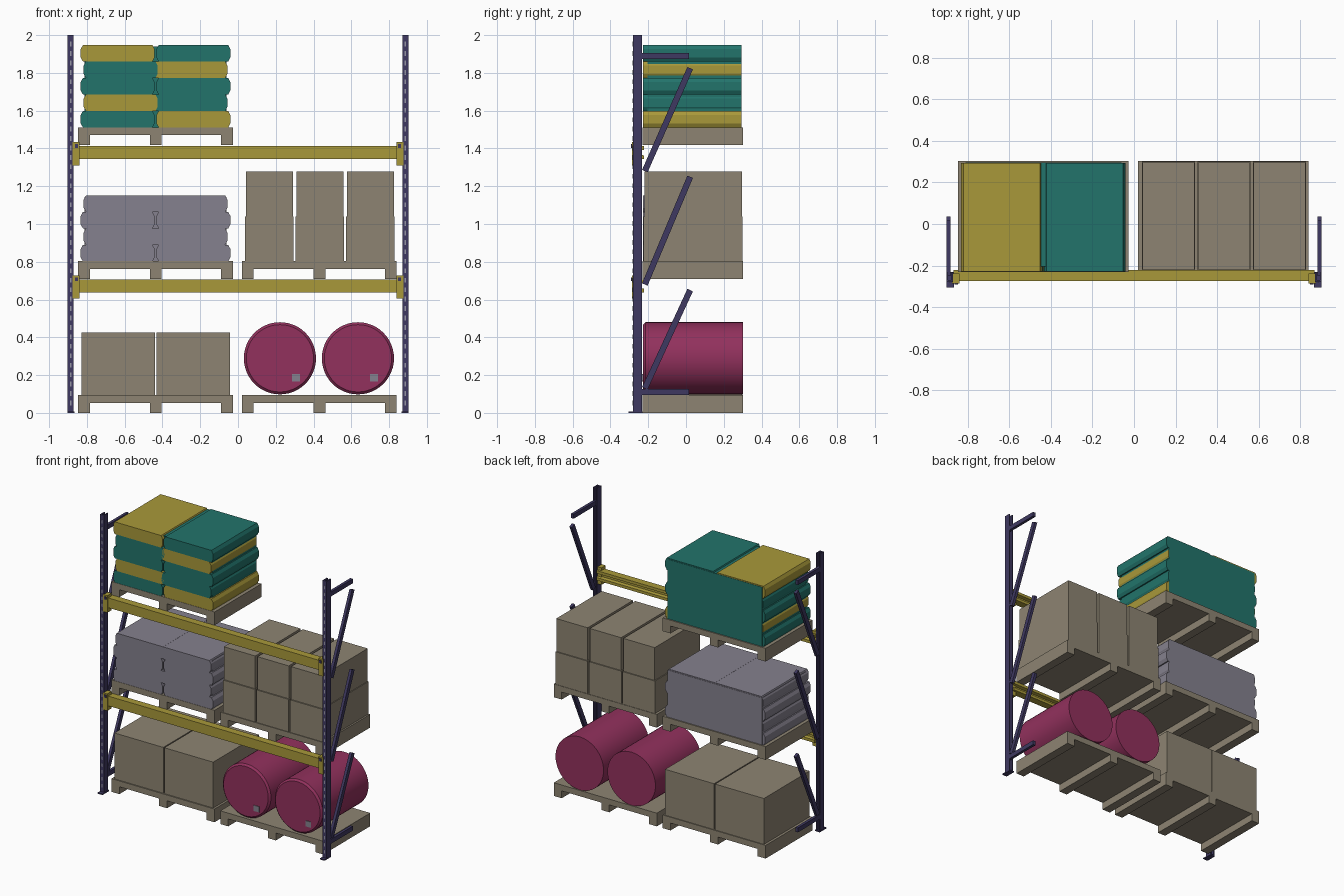
import bpy, bmesh, math
from mathutils import Vector

if "Cube" in bpy.data.objects:
    bpy.data.objects.remove(bpy.data.objects["Cube"])


def material(name, r, g, b):
    lin = [((c / 255 + 0.055) / 1.055) ** 2.4 for c in (r, g, b)]
    m = bpy.data.materials.new(name)
    m.diffuse_color = (*lin, 1)
    m.use_nodes = True
    m.node_tree.nodes["Principled BSDF"].inputs["Base Color"].default_value = m.diffuse_color
    return m


TAN = material("tan cardboard and wood", 141, 132, 114)
TEAL = material("teal sack", 34, 116, 107)
YELLOW = material("mustard yellow", 169, 153, 58)
MAROON = material("maroon drum", 146, 49, 93)
GREY = material("grey sack", 133, 129, 142)
NAVY = material("navy steel", 63, 57, 97)
SLOT = material("light slot grey", 150, 150, 165)


def finish(name, bm, mat):
    bmesh.ops.recalc_face_normals(bm, faces=bm.faces)
    me = bpy.data.meshes.new(name)
    bm.to_mesh(me)
    bm.free()
    me.materials.append(mat)
    ob = bpy.data.objects.new(name, me)
    bpy.context.collection.objects.link(ob)
    return ob


def add_box(bm, x0, x1, y0, y1, z0, z1):
    vs = bmesh.ops.create_cube(bm, size=1)["verts"]
    for v in vs:
        v.co = ((x0 + x1) / 2 + v.co.x * (x1 - x0),
                (y0 + y1) / 2 + v.co.y * (y1 - y0),
                (z0 + z1) / 2 + v.co.z * (z1 - z0))


def boxes(name, mat, *specs):
    bm = bmesh.new()
    for s in specs:
        add_box(bm, *s)
    return finish(name, bm, mat)


def prism(name, mat, points, offset):
    """Extrude a closed 3D outline along an offset."""
    bm = bmesh.new()
    face = bm.faces.new([bm.verts.new(p) for p in points])
    new = bmesh.ops.extrude_face_region(bm, geom=[face])["geom"]
    bmesh.ops.translate(bm, vec=offset, verts=[v for v in new if isinstance(v, bmesh.types.BMVert)])
    return finish(name, bm, mat)


# Uprights with slots, feet and side braces
for s, side in ((-1, "left"), (1, "right")):
    def X(a, b):
        return (min(s * a, s * b), max(s * a, s * b))
    boxes(side + "_foot", NAVY, (*X(0.865, 0.903), -0.305, -0.23, 0, 0.008))
    channel = [(0.87, -0.233), (0.87, -0.28), (0.902, -0.28), (0.902, -0.233),
               (0.894, -0.233), (0.894, -0.27), (0.878, -0.27), (0.878, -0.233)]
    prism(side + "_post", NAVY, [(s * x, y, 0) for x, y in channel], (0, 0, 2))
    boxes(side + "_post_slots", SLOT,
          *[(*X(0.882, 0.89), -0.282, -0.279, 0.04 + i * 0.05, 0.065 + i * 0.05) for i in range(39)])
    boxes(side + "_horizontal_braces", NAVY,
          *[(*X(0.882, 0.902), -0.25, 0.017, z, z + 0.032) for z in (0.094, 1.873)])
    for i, (z0, z1) in enumerate(((0.13, 0.65), (0.68, 1.25), (1.28, 1.825))):
        a, b = Vector((s * 0.882, -0.218, z0)), Vector((s * 0.882, 0.022, z1))
        d = (b - a).normalized()
        n = Vector((0, d.z, -d.y)) * 0.016
        prism(f"{side}_diagonal_brace_{i + 1}", NAVY, [a - n, a + n, b + n, b - n], (s * 0.02, 0, 0))

# Shelf beams: channel profile open to the back, with end brackets and bolts
for z, level in ((0.637, "lower"), (1.343, "upper")):
    prof = [(-0.275, 0), (-0.275, 0.07), (-0.222, 0.07), (-0.222, 0.05),
            (-0.245, 0.045), (-0.245, 0.025), (-0.222, 0.02), (-0.222, 0)]
    prism(level + "_beam", YELLOW, [(-0.868, y, z + h) for y, h in prof], (1.736, 0, 0))
    for s, side in ((-1, "left"), (1, "right")):
        a, b = sorted((s * 0.84, s * 0.875))
        boxes(f"{level}_{side}_bracket", YELLOW, (a, b, -0.286, -0.238, z - 0.032, z + 0.09))
        c = s * 0.856
        boxes(f"{level}_{side}_bolt", NAVY, (c - 0.008, c + 0.008, -0.291, -0.28, z + 0.06, z + 0.08))

# Pallets: deck on three full-depth runners
LEFT, RIGHT = -0.846, 0.02
for x, z, name in ((LEFT, 0, "floor_left"), (RIGHT, 0, "floor_right"), (LEFT, 0.71, "middle_left"),
                   (RIGHT, 0.71, "middle_right"), (LEFT, 1.417, "top_left")):
    runners = [(x + o, x + o + 0.063, -0.23, 0.303, z, z + 0.055) for o in (0, 0.379, 0.757)]
    boxes(name + "_pallet", TAN, (x, x + 0.82, -0.23, 0.303, z + 0.053, z + 0.095), *runners)

# Cartons
for i, x in enumerate((-0.828, -0.431)):
    boxes(f"floor_carton_{i + 1}", TAN, (x, x + 0.389, -0.222, 0.297, 0.095, 0.425))
for i in range(3):
    x = 0.038 + i * 0.267
    boxes(f"middle_carton_lower_{i + 1}", TAN, (x, x + 0.256, -0.225, 0.3, 0.805, 1.039))
    boxes(f"middle_carton_upper_{i + 1}", TAN, (x + 0.004, x + 0.253, -0.22, 0.296, 1.041, 1.277))

# Drums lying along y, chamfered front rim, small front plate
for i, x in enumerate((0.222, 0.635)):
    bm = bmesh.new()
    N = 48
    rings = [[bm.verts.new((x + r * math.cos(2 * math.pi * k / N), y, 0.289 + r * math.sin(2 * math.pi * k / N)))
              for k in range(N)] for y, r in ((-0.228, 0.178), (-0.215, 0.191), (0.303, 0.191))]
    for p, q in zip(rings, rings[1:]):
        for k in range(N):
            bm.faces.new((p[k], p[(k + 1) % N], q[(k + 1) % N], q[k]))
    bm.faces.new(rings[0])
    bm.faces.new(rings[-1])
    ob = finish(f"drum_{i + 1}", bm, MAROON)
    bpy.ops.object.select_all(action='DESELECT')
    ob.select_set(True)
    bpy.context.view_layer.objects.active = ob
    bpy.ops.object.shade_smooth_by_angle(angle=math.radians(25))
    boxes(f"drum_plate_{i + 1}", GREY, (x + 0.065, x + 0.107, -0.232, -0.227, 0.166, 0.207))


# Sack stacks: bulging prisms around a solid core
def stack(name, z, rows, core):
    h = 0.0873
    for i, pair in enumerate(rows):
        inset = 0.016 * (i % 2)
        for x, mat, side in ((-0.833 + inset, pair[0], "left"), (-0.04 - inset - 0.392, pair[1], "right")):
            z0, z1, x1 = z + i * h, z + (i + 1) * h, x + 0.392
            c, d = 0.012, 0.022
            prof = [(x + c, z0), (x1 - c, z0), (x1, z0 + d), (x1, z1 - d),
                    (x1 - c, z1), (x + c, z1), (x, z1 - d), (x, z0 + d)]
            prism(f"{name}_sack_{side}_{i + 1}", mat, [(px, -0.228, pz) for px, pz in prof], (0, 0.521, 0))
    boxes(name + "_core", core, (-0.812, -0.061, -0.205, 0.295, z, z + len(rows) * h - 0.008))


T, Y, G = TEAL, YELLOW, GREY
stack("middle", 0.802, [(G, G)] * 4, G)
stack("top", 1.511, [(T, Y), (Y, T), (T, T), (T, Y), (Y, T)], T)
